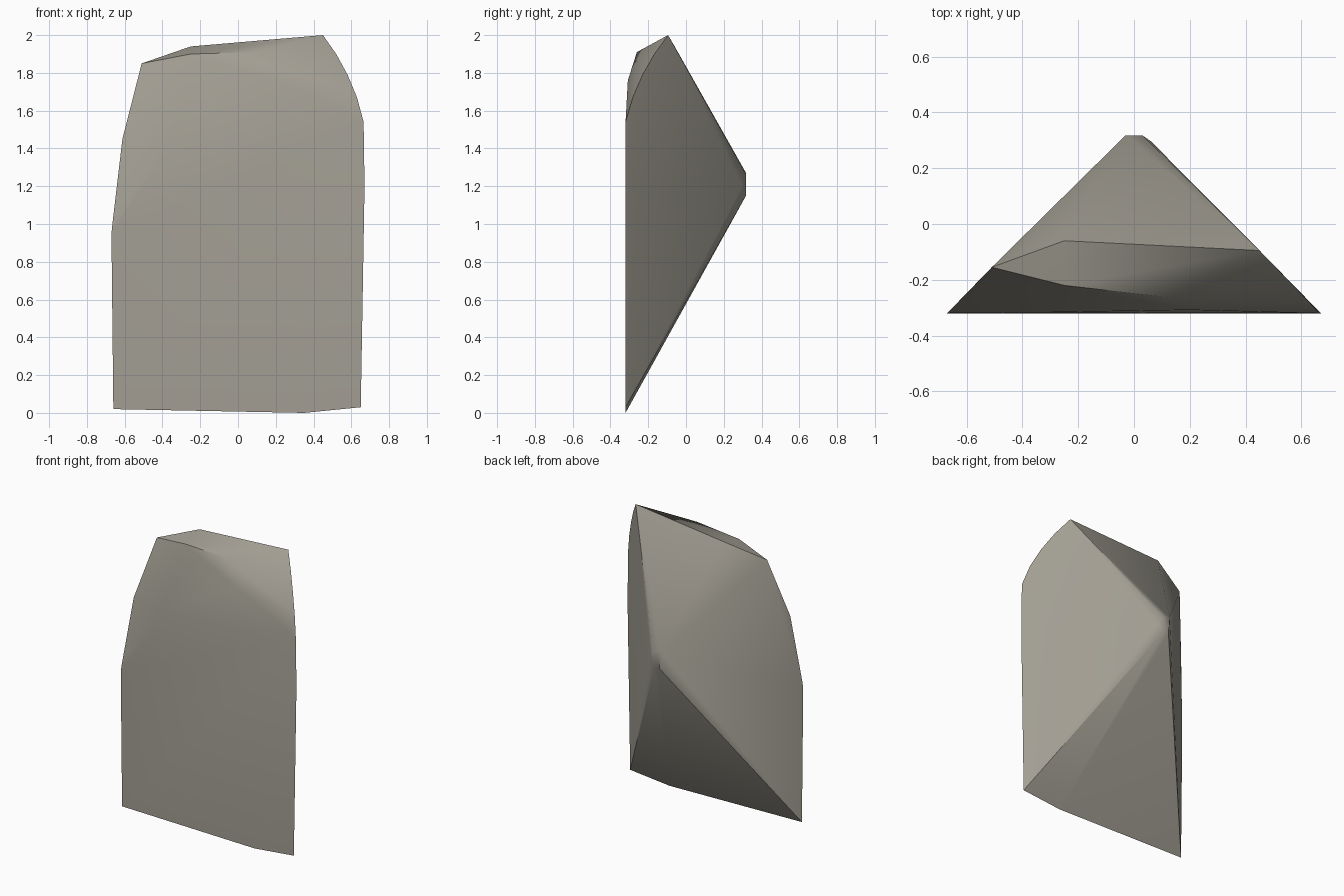
import bpy, bmesh, math

if "Cube" in bpy.data.objects:
    bpy.data.objects.remove(bpy.data.objects["Cube"])

# Corner points of the faceted stone, grouped by region
front_face = [(-0.66, -0.32, 0.02), (0.35, -0.32, 0.0), (0.65, -0.32, 0.03),
              (0.67, -0.32, 1.2), (0.665, -0.32, 1.54), (-0.67, -0.32, 0.95),
              (-0.35, -0.317, 1.43), (0.2, -0.308, 1.76)]
left_rim = [(-0.665, -0.315, 1.0), (-0.612, -0.262, 1.45), (-0.51, -0.155, 1.85)]
right_rim = [(0.63, -0.282, 1.67), (0.58, -0.23, 1.79), (0.52, -0.167, 1.9)]
crown = [(0.45, -0.095, 2.0), (-0.25, -0.06, 1.94),
         (0.1, -0.26, 1.91), (-0.25, -0.22, 1.9)]
back_tip = [(-0.03, 0.318, 1.27), (0.03, 0.318, 1.26), (0.06, 0.297, 1.2),
            (-0.02, 0.318, 1.15), (0.02, 0.318, 1.15)]

# Stone: convex skin around the points
bm = bmesh.new()
for p in front_face + left_rim + right_rim + crown + back_tip:
    bm.verts.new(p)
hull = bmesh.ops.convex_hull(bm, input=bm.verts)
loose = [v for v in bm.verts if not v.link_faces]
bmesh.ops.delete(bm, geom=loose, context='VERTS')
bmesh.ops.recalc_face_normals(bm, faces=bm.faces)
mesh = bpy.data.meshes.new("stone")
bm.to_mesh(mesh)
bm.free()
stone = bpy.data.objects.new("stone", mesh)
bpy.context.collection.objects.link(stone)

# Soft shading with crisp main ridges
bpy.context.view_layer.objects.active = stone
stone.select_set(True)
bpy.ops.object.shade_smooth_by_angle(angle=math.radians(35))

# Muted mineral colour
mat = bpy.data.materials.new("mineral")
mat.diffuse_color = (0.36, 0.34, 0.29, 1)
mat.use_nodes = True
mat.node_tree.nodes["Principled BSDF"].inputs["Base Color"].default_value = mat.diffuse_color
mesh.materials.append(mat)
